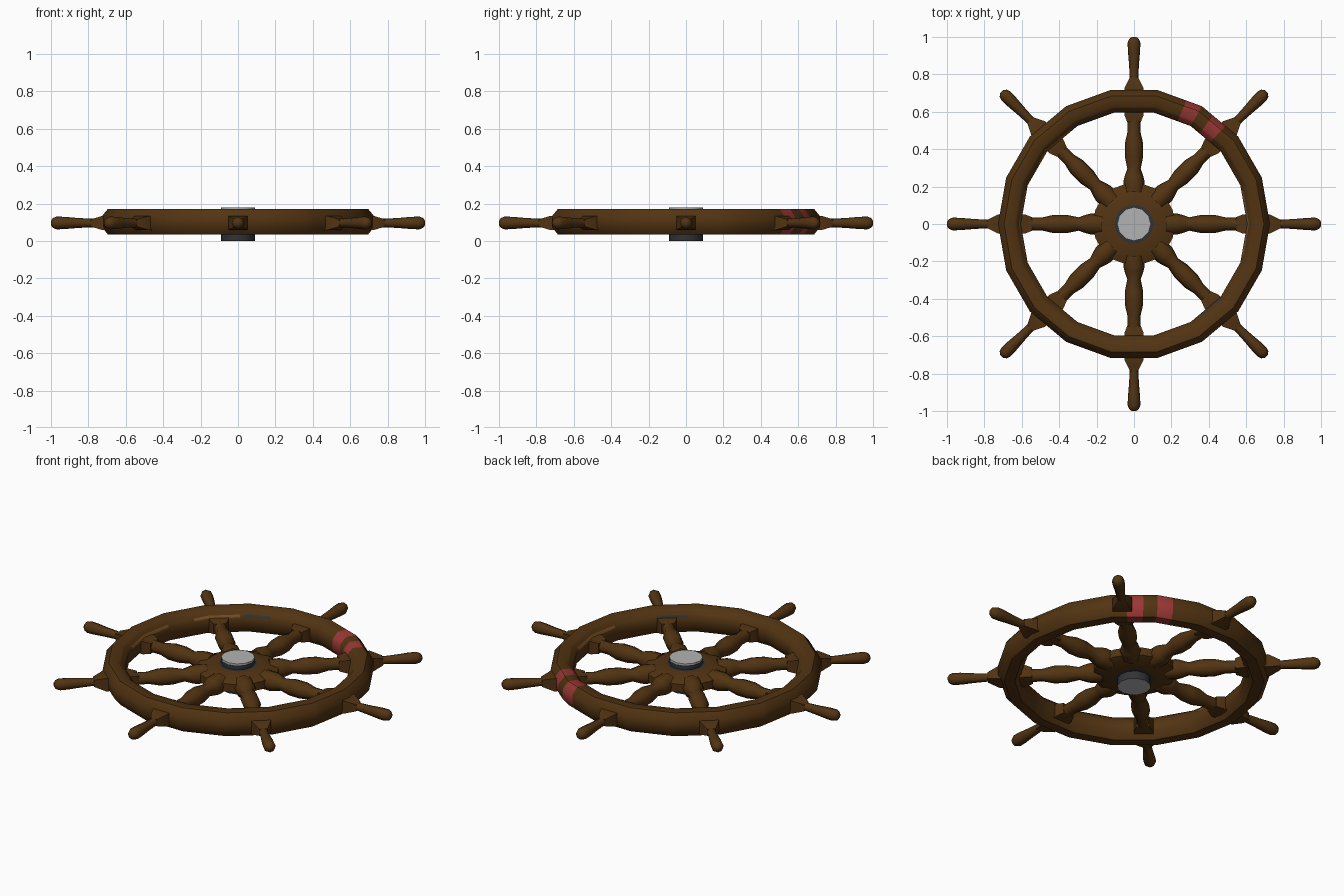
import bpy, bmesh, math
from mathutils import Matrix

if "Cube" in bpy.data.objects:
    bpy.data.objects.remove(bpy.data.objects["Cube"])

def material(name, rgb):
    m = bpy.data.materials.new(name)
    m.diffuse_color = (*rgb, 1)
    m.use_nodes = True
    m.node_tree.nodes["Principled BSDF"].inputs["Base Color"].default_value = m.diffuse_color
    return m

wood = material("dark wood", (0.085, 0.034, 0.006))
red = material("red paint", (0.33, 0.04, 0.035))
steel = material("light steel", (0.45, 0.45, 0.45))
iron = material("dark iron", (0.03, 0.033, 0.036))
worn = material("worn wood", (0.19, 0.08, 0.018))

def finish(bm, name, mats, angle=50):
    bmesh.ops.recalc_face_normals(bm, faces=bm.faces)
    me = bpy.data.meshes.new(name)
    bm.to_mesh(me)
    bm.free()
    ob = bpy.data.objects.new(name, me)
    bpy.context.collection.objects.link(ob)
    for m in mats:
        me.materials.append(m)
    bpy.ops.object.select_all(action='DESELECT')
    ob.select_set(True)
    bpy.context.view_layer.objects.active = ob
    bpy.ops.object.shade_smooth_by_angle(angle=math.radians(angle))
    return ob

def skin(bm, rings, closed=False):
    """Bridge successive rings of points; returns (face, ring index, side index)."""
    vs = [[bm.verts.new(p) for p in r] for r in rings]
    n, out = len(vs[0]), []
    for i in range(len(vs) if closed else len(vs) - 1):
        a, b = vs[i], vs[(i + 1) % len(vs)]
        for j in range(n):
            k = (j + 1) % n
            out.append((bm.faces.new((a[j], a[k], b[k], b[j])), i, j))
    if not closed:
        bm.faces.new(vs[0])
        bm.faces.new(vs[-1])
    return out

# Rim: 18-sided ring, with extra cuts for the red bands and worn streaks
CZ = 0.103
bands = [(47, 54), (60, 67)]
light = [(-16, 17), (163, 195), (124, 148)]
dark = [(304, 320), (108, 122)]
cuts = sorted({a % 360 for a in range(0, 360, 20)} |
              {a % 360 for r in bands + light + dark for a in r})
section = [(0.727, -0.03), (0.727, 0.03), (0.695, 0.069), (0.638, 0.069),
           (0.626, 0.056), (0.615, 0.043), (0.605, 0.03), (0.605, -0.03),
           (0.638, -0.069), (0.695, -0.069)]
rings = []
for a in cuts:
    k = math.cos(math.radians(10)) / math.cos(math.radians(a % 20 - 10))
    c, s = math.cos(math.radians(a)) * k, math.sin(math.radians(a)) * k
    rings.append([(r * c, r * s, CZ + z) for r, z in section])

def inside(a, ranges):
    return any(lo < a < hi or lo < a - 360 < hi for lo, hi in ranges)

bm = bmesh.new()
for f, i, j in skin(bm, rings, closed=True):
    nxt = cuts[i + 1] if i + 1 < len(cuts) else 360
    mid = (cuts[i] + nxt) / 2
    if inside(mid, bands):
        f.material_index = 1
    elif j == 5 and inside(mid, light):
        f.material_index = 2
    elif j == 5 and inside(mid, dark):
        f.material_index = 3
finish(bm, "rim", [wood, red, worn, iron])

# Eight turned spokes with handles and square mounting blocks
inner = [(0.17, 0.055), (0.23, 0.056), (0.255, 0.05), (0.295, 0.036), (0.36, 0.049),
         (0.43, 0.049), (0.49, 0.035), (0.57, 0.036)]
handle = [(0.74, 0.028), (0.79, 0.023), (0.86, 0.027), (0.93, 0.033), (0.97, 0.034),
          (0.99, 0.026), (1.0, 0.012)]
block = [(0.545, 0.036, 0.03), (0.585, 0.052, 0.038), (0.725, 0.052, 0.038), (0.785, 0.022, 0.02)]

def turned(profile):
    bm = bmesh.new()
    skin(bm, [[(x, r * math.cos(t * math.pi / 4), r * math.sin(t * math.pi / 4))
               for t in range(8)] for x, r in profile])
    return bm

for n in range(8):
    place = Matrix.Translation((0, 0, 0.096)) @ Matrix.Rotation(n * math.pi / 4, 4, 'Z')
    for name, prof in (("spoke", inner), ("handle", handle)):
        finish(turned(prof), f"{name}_{n + 1}", [wood]).matrix_world = place
    bm = bmesh.new()
    skin(bm, [[(x, -w, -h), (x, w, -h), (x, w, h), (x, -w, h)] for x, w, h in block])
    finish(bm, f"spoke_block_{n + 1}", [wood], 30).matrix_world = place

def lathe(profile, sides):
    bm = bmesh.new()
    faces = skin(bm, [[(r * math.cos(2 * math.pi * t / sides), r * math.sin(2 * math.pi * t / sides), z)
                       for t in range(sides)] for r, z in profile])
    return bm, faces

# Lens-shaped hub with dark iron ring next to the axle
bm, faces = lathe([(0.08, 0.045), (0.104, 0.046), (0.17, 0.052), (0.22, 0.072),
                   (0.22, 0.118), (0.17, 0.138), (0.104, 0.144), (0.08, 0.145)], 18)
for f, i, j in faces:
    if i in (0, 6):
        f.material_index = 1
finish(bm, "hub", [wood, iron])

# Axle: dark sides, light steel ends
bm, faces = lathe([(0.09, 0.0), (0.09, 0.01), (0.09, 0.17), (0.09, 0.18)], 12)
for f in bm.faces:
    f.material_index = 1
for f, i, j in faces:
    f.material_index = 1 if i == 2 else 0
finish(bm, "axle", [iron, steel])
